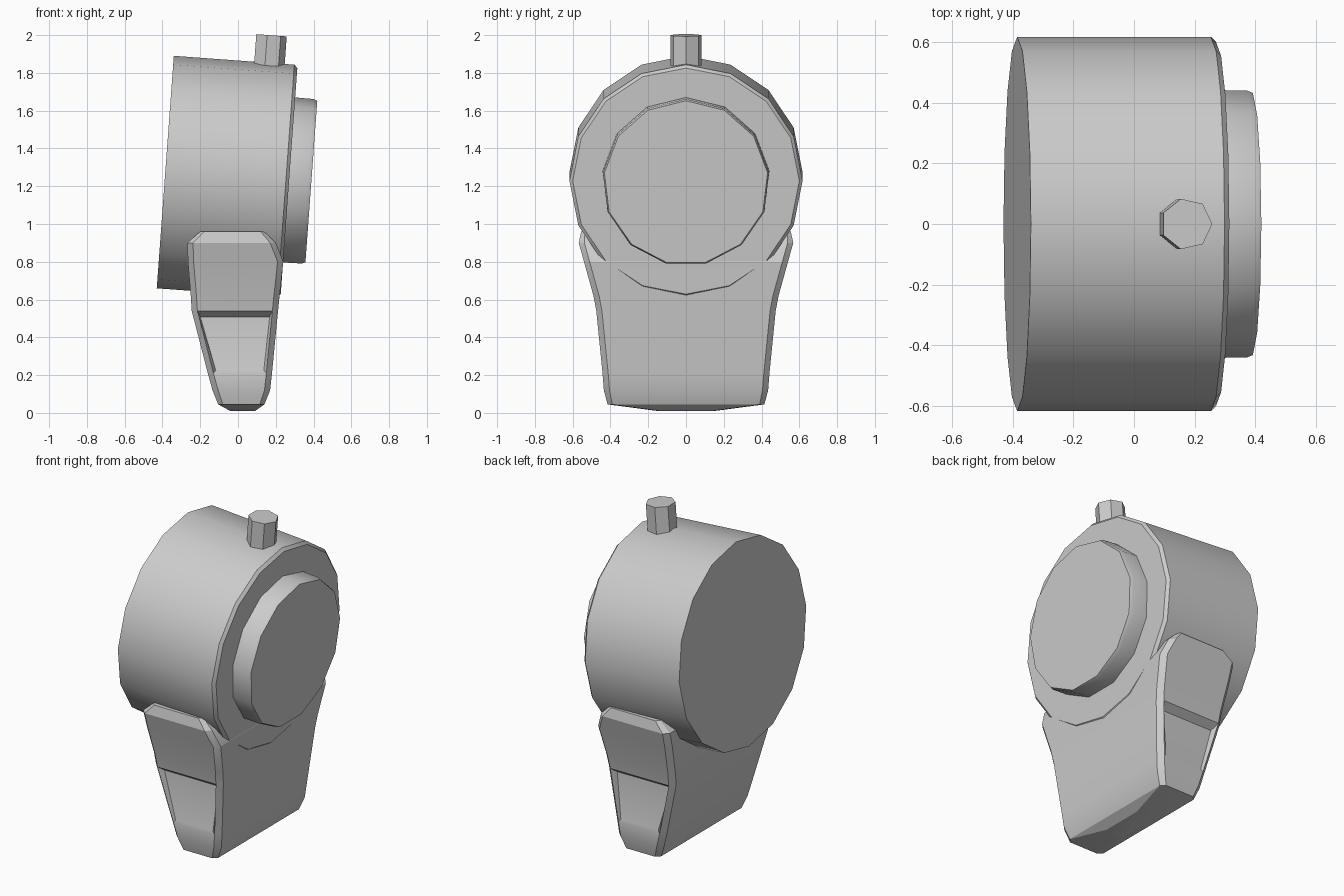
import bpy, bmesh, math
from mathutils import Matrix, Vector

cube = bpy.data.objects.get("Cube")
if cube:
    bpy.data.objects.remove(cube, do_unlink=True)

grey = bpy.data.materials.new("plain grey")
grey.use_nodes = True
GREY = (0.6, 0.6, 0.6, 1)
grey.diffuse_color = GREY
grey.node_tree.nodes["Principled BSDF"].inputs["Base Color"].default_value = GREY

TILT = math.radians(4.2)
AXIS = Vector((math.cos(TILT), 0, -math.sin(TILT)))
UP = Vector((math.sin(TILT), 0, math.cos(TILT)))
SIDE = Vector((0, 1, 0))


def finish(name, bm, angle):
    bmesh.ops.recalc_face_normals(bm, faces=bm.faces)
    mesh = bpy.data.meshes.new(name)
    bm.to_mesh(mesh)
    bm.free()
    mesh.materials.append(grey)
    obj = bpy.data.objects.new(name, mesh)
    bpy.context.collection.objects.link(obj)
    bpy.ops.object.select_all(action="DESELECT")
    obj.select_set(True)
    bpy.context.view_layer.objects.active = obj
    bpy.ops.object.shade_smooth_by_angle(angle=math.radians(angle))
    return obj


def loft(bm, rings):
    """Join rings of points with quads and cap both ends."""
    loops = [[bm.verts.new(p) for p in ring] for ring in rings]
    n = len(loops[0])
    for a, b in zip(loops, loops[1:]):
        for i in range(n):
            j = (i + 1) % n
            bm.faces.new((a[i], a[j], b[j], b[i]))
    bm.faces.new(loops[0][::-1])
    bm.faces.new(loops[-1])


def turned(name, origin, axis, u, v, sides, profile, angle):
    """Solid turned about an axis; profile holds (distance, radius) pairs."""
    bm = bmesh.new()
    rings = []
    for dist, radius in profile:
        turns = [math.tau * i / sides for i in range(sides)]
        rings.append([origin + axis * dist + u * (radius * math.cos(t))
                      + v * (radius * math.sin(t)) for t in turns])
    loft(bm, rings)
    return finish(name, bm, angle)


# Tilted drum, front disc and top peg
centre = Vector((-0.385, 0, 1.275))
turned("drum", centre, AXIS, UP, SIDE, 16,
       [(0, 0.617), (0.64, 0.617), (0.657, 0.6)], 30)
turned("front_disc", centre, AXIS, UP, SIDE, 13,
       [(0.62, 0.445), (0.755, 0.443), (0.775, 0.435)], 32)
turned("top_peg", Vector((0.155, 0, 1.75)), UP, AXIS, SIDE, 7,
       [(0, 0.085), (0.25, 0.085)], 20)

# Tapered foot: (height, left x, right x, half depth, corner cut)
levels = [(0.01, -0.04, 0.09, 0.15, 0.02), (0.045, -0.105, 0.14, 0.415, 0.025),
          (0.12, -0.135, 0.17, 0.435, 0.03), (0.21, -0.16, 0.18, 0.442, 0.03),
          (0.54, -0.245, 0.212, 0.475, 0.03), (0.62, -0.25, 0.22, 0.49, 0.03),
          (0.8, -0.265, 0.24, 0.54, 0.03), (0.9, -0.268, 0.2, 0.568, 0.03),
          (0.96, -0.2, 0.14, 0.555, 0.02)]
bm = bmesh.new()
rings = []
for z, x0, x1, d, c in levels:
    rings.append([(x0, c - d, z), (x0 + c, -d, z), (x1 - c, -d, z), (x1, c - d, z),
                  (x1, d - c, z), (x1 - c, d, z), (x0 + c, d, z), (x0, d - c, z)])
loft(bm, rings)

# Wedge-shaped finger recess in each end of the foot, deepest at the top
bm.normal_update()
for way in (-1, 1):
    panel = [f for f in bm.faces if 0.3 < f.calc_center_median().z < 0.45
             and f.calc_center_median().y * way > 0.455]
    bmesh.ops.inset_region(bm, faces=panel, thickness=0.02)
    for v in {v for f in panel for v in f.verts}:
        if v.co.z > 0.4:
            v.co.y -= way * 0.045
            v.co.z -= 0.02
        else:
            v.co.y -= way * 0.006
finish("foot", bm, 25)
